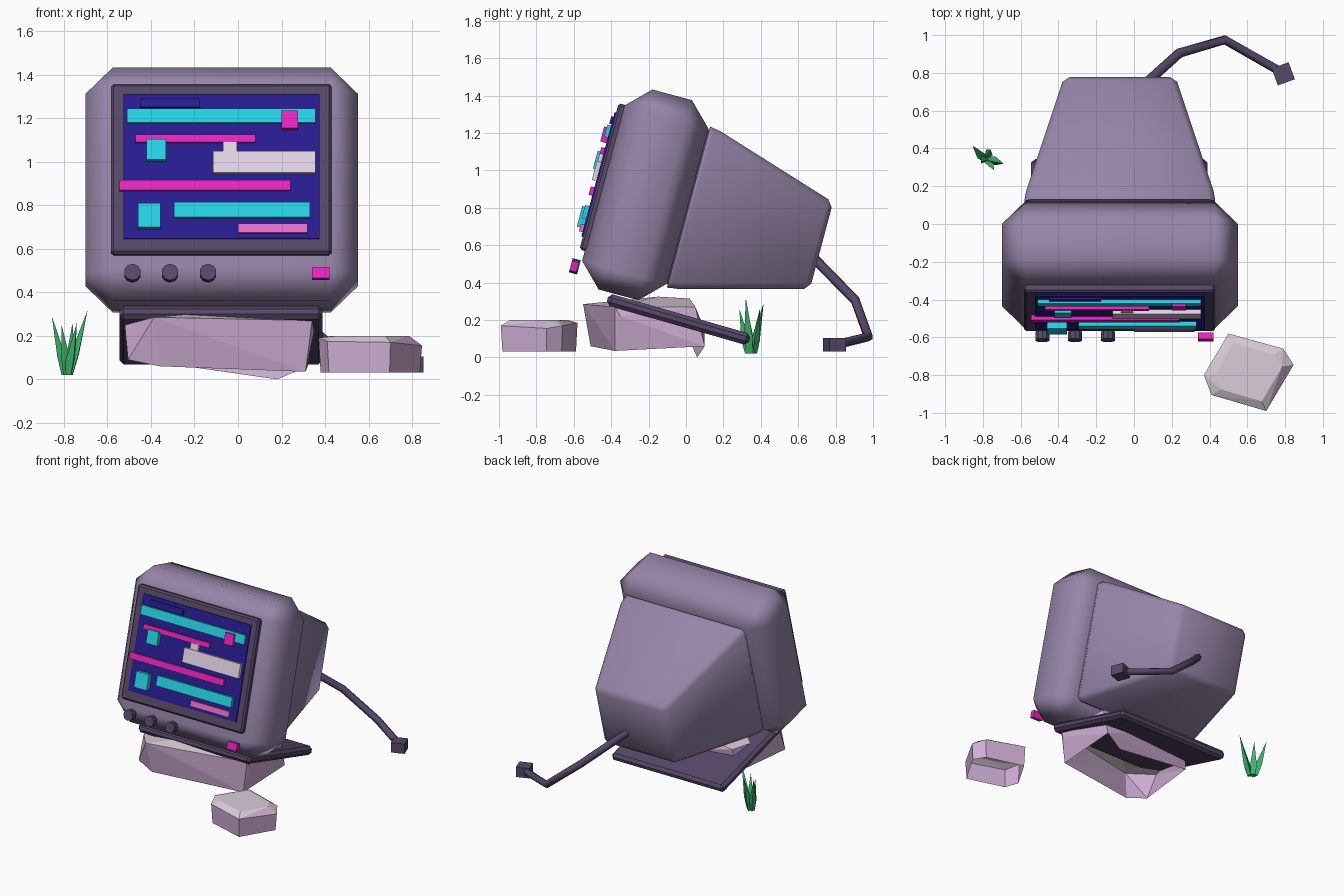
import bpy, bmesh, math
from mathutils import Matrix, Vector

cube = bpy.data.objects.get("Cube")
if cube:
    bpy.data.objects.remove(cube, do_unlink=True)


def material(name, rgb):
    m = bpy.data.materials.new(name)
    m.use_nodes = True
    m.diffuse_color = (*rgb, 1)
    bsdf = m.node_tree.nodes["Principled BSDF"]
    bsdf.inputs["Base Color"].default_value = (*rgb, 1)
    bsdf.inputs["Roughness"].default_value = 0.8
    return m


BODY = material("dusty purple", (0.305, 0.235, 0.395))
DARK = material("dark purple", (0.095, 0.065, 0.14))
BLUE = material("screen blue", (0.02, 0.011, 0.28))
CYAN = material("cyan", (0.02, 0.65, 0.78))
MAGENTA = material("magenta", (0.84, 0.02, 0.55))
PINK = material("soft pink", (0.84, 0.17, 0.64))
PALE = material("pale lilac", (0.76, 0.66, 0.79))
ROCK = material("rock lilac", (0.62, 0.42, 0.66))
STONE = material("rock grey", (0.70, 0.61, 0.69))
GREEN = material("grass green", (0.05, 0.46, 0.15))

# The whole monitor leans back around the x axis
LEAN = Matrix.Rotation(math.radians(-15), 4, 'X')


def finish(name, bm, mats, matrix=None, smooth=None):
    if matrix:
        bm.transform(matrix)
    bmesh.ops.recalc_face_normals(bm, faces=bm.faces)
    mesh = bpy.data.meshes.new(name)
    bm.to_mesh(mesh)
    bm.free()
    for m in mats:
        mesh.materials.append(m)
    if smooth:
        mesh.shade_smooth()
        mesh.set_sharp_from_angle(angle=math.radians(smooth))
    obj = bpy.data.objects.new(name, mesh)
    bpy.context.collection.objects.link(obj)
    return obj


def hull_mesh(points, bevel=0):
    bm = bmesh.new()
    for p in points:
        bm.verts.new(p)
    res = bmesh.ops.convex_hull(bm, input=bm.verts)
    loose = [v for v in res["geom_interior"] if isinstance(v, bmesh.types.BMVert)]
    bmesh.ops.delete(bm, geom=loose, context='VERTS')
    bmesh.ops.dissolve_limit(bm, angle_limit=0.01, verts=bm.verts, edges=bm.edges)
    if bevel:
        bmesh.ops.bevel(bm, geom=bm.edges[:], offset=bevel, segments=1,
                        affect='EDGES', profile=0.5)
    return bm


def corners(x0, x1, y0, y1, z0, z1):
    return [(x, y, z) for x in (x0, x1) for y in (y0, y1) for z in (z0, z1)]


def box(name, lims, mat, bevel=0, matrix=None, smooth=None):
    return finish(name, hull_mesh(corners(*lims), bevel), [mat], matrix, smooth)


# Monitor housing: chamfered case and tapered back
case = box("monitor_case", (-0.70, 0.55, -0.67, -0.20, 0.23, 1.337), BODY, 0.125, LEAN, 60)
case.modifiers.new("flat_panels", 'WEIGHTED_NORMAL').keep_sharp = True
wide = corners(-0.58, 0.43, -0.21, -0.165, 0.335, 1.225)
narrow = [(x, 0.545, z) for x in (-0.37, 0.22) for z in (0.525, 1.005)]
finish("monitor_back", hull_mesh(wide + narrow, 0.03), [BODY], LEAN, 60)

# Screen with its dark frame
box("screen_frame", (-0.583, 0.43, -0.70, -0.64, 0.41, 1.22), DARK, 0.012, LEAN)
box("screen", (-0.525, 0.375, -0.708, -0.69, 0.48, 1.168), BLUE, 0, LEAN)

# Raised bars on the screen: x range, height range, front depth
BARS = [
    (BLUE, -0.45, -0.175, 1.25, 1.29, 0.72),
    (CYAN, -0.51, 0.355, 1.18, 1.245, 0.728),
    (MAGENTA, 0.20, 0.275, 1.155, 1.235, 0.742),
    (MAGENTA, -0.47, 0.08, 1.09, 1.125, 0.728),
    (CYAN, -0.42, -0.33, 1.01, 1.105, 0.742),
    (PALE, -0.07, -0.005, 1.05, 1.11, 0.728),
    (PALE, -0.115, 0.355, 0.95, 1.05, 0.732),
    (MAGENTA, -0.545, 0.24, 0.87, 0.915, 0.728),
    (CYAN, -0.46, -0.355, 0.70, 0.81, 0.745),
    (CYAN, -0.295, 0.33, 0.745, 0.815, 0.732),
    (PINK, 0.0, 0.32, 0.675, 0.715, 0.728),
]
for i, (mat, x0, x1, z0, z1, front) in enumerate(BARS):
    u0, u1 = [(z - 0.259 * front) / 0.966 for z in (z0, z1)]
    box(f"screen_bar_{i + 1}", (x0, x1, -front, -0.70, u0, u1), mat, 0, LEAN)

# Control knobs and power button
for i, x in enumerate((-0.485, -0.312, -0.138)):
    bm = bmesh.new()
    bmesh.ops.create_cone(bm, cap_ends=True, segments=10, radius1=0.039,
                          radius2=0.039, depth=0.045)
    place = Matrix.Translation((x, -0.70, 0.317)) @ Matrix.Rotation(math.pi / 2, 4, 'X')
    finish(f"knob_{i + 1}", bm, [DARK], LEAN @ place)
box("power_button", (0.34, 0.42, -0.722, -0.685, 0.288, 0.341), MAGENTA, 0, LEAN)

# Sloping base plate
tilt = Matrix.Translation((-0.078, -0.04, 0.203)) @ Matrix.Rotation(math.radians(-16), 4, 'X')
box("base_plate", (-0.467, 0.467, -0.395, 0.395, -0.032, 0.032), DARK, 0.02, tilt)


# Rocks: hollow shells with lilac sides, grey tops and no underside
def rock(name, points):
    bm = hull_mesh(points)
    bm.normal_update()
    under = [f for f in bm.faces if f.normal.z < -0.7]
    bmesh.ops.delete(bm, geom=under, context='FACES')
    obj = finish(name, bm, [ROCK, STONE])
    for f in obj.data.polygons:
        f.material_index = int(abs(f.normal.z) > 0.75)


rock("large_rock", [
    (-0.52, -0.38, 0.25), (-0.385, -0.55, 0.285), (0.34, -0.38, 0.27),
    (0.35, -0.35, 0.22), (0.32, 0.05, 0.27), (0.10, 0.02, 0.315),
    (0.05, -0.15, 0.325), (-0.42, 0.05, 0.26),
    (-0.36, -0.51, 0.06), (0.31, -0.38, 0.035), (0.32, 0.10, 0.06),
    (0.18, 0.06, 0.0), (-0.45, 0.02, 0.09), (-0.505, -0.46, 0.09),
    (0.10, 0.10, 0.15)])

outline = [(0.50, -0.58, 0.185), (0.79, -0.66, 0.17), (0.845, -0.745, 0.155),
           (0.70, -0.99, 0.17), (0.41, -0.905, 0.175), (0.37, -0.80, 0.19)]
centre = Vector((0.605, -0.785))
shell = []
for x, y, z in outline:
    rim = Vector((x, y)) - centre
    shell += [(*(centre + rim * 0.75), 0.2), (x, y, z), (*(centre + rim * 0.96), 0.032)]
rock("small_rock", shell)

# Cable with a block plug
curve = bpy.data.curves.new("cable", 'CURVE')
curve.dimensions = '3D'
curve.bevel_depth = 0.026
curve.bevel_resolution = 1
curve.use_fill_caps = True
path = [(-0.01, 0.68, 0.535), (0.24, 0.905, 0.305), (0.48, 0.975, 0.11), (0.77, 0.81, 0.07)]
spline = curve.splines.new('POLY')
spline.points.add(len(path) - 1)
for point, co in zip(spline.points, path):
    point.co = (*co, 1)
curve.materials.append(DARK)
cable = bpy.data.objects.new("cable", curve)
bpy.context.collection.objects.link(cable)
turn = Matrix.Translation((0.79, 0.795, 0.068)) @ Matrix.Rotation(math.radians(20), 4, 'Z')
box("cable_plug", (-0.048, 0.048, -0.048, 0.048, -0.037, 0.037), DARK, 0, turn)

# Grass tuft: thin three-sided blades
BLADES = [((-0.80, 0.355), (-0.855, 0.415, 0.29)), ((-0.77, 0.34), (-0.69, 0.32, 0.32)),
          ((-0.79, 0.345), (-0.81, 0.33, 0.25)), ((-0.775, 0.335), (-0.74, 0.285, 0.26)),
          ((-0.78, 0.36), (-0.76, 0.395, 0.26))]
for i, ((x, y), tip) in enumerate(BLADES):
    foot = Vector((x, y, 0.02))
    ring = []
    for k in range(3):
        a = math.tau * k / 3 + i
        side = Vector((math.cos(a), math.sin(a), 0)) * 0.026
        ring += [foot + side * 0.8, foot.lerp(Vector(tip), 0.3) + side]
    finish(f"grass_blade_{i + 1}", hull_mesh(ring + [tip]), [GREEN])
